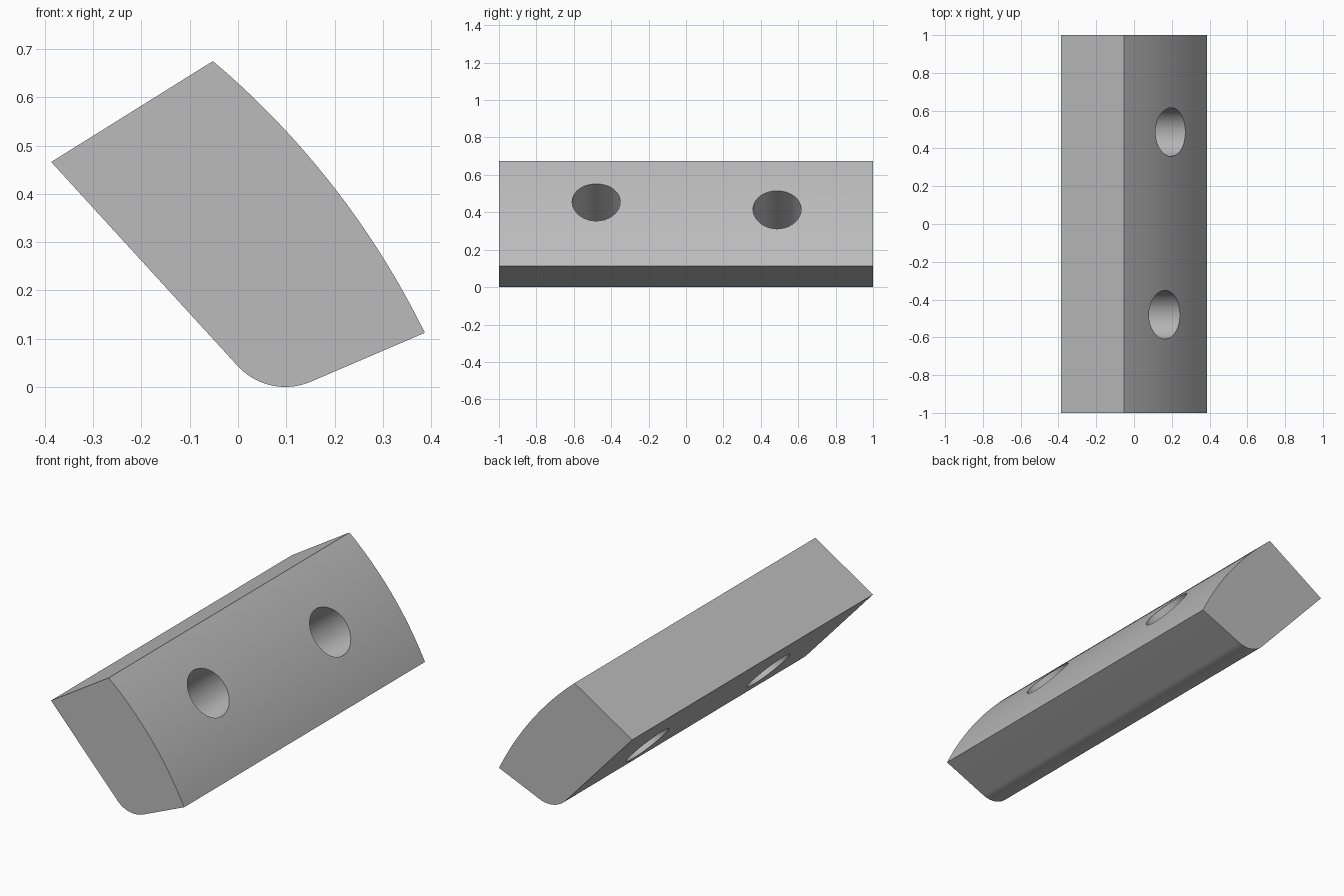
import bpy
import bmesh
from math import atan2, cos, sin, radians
from mathutils import Vector

cube = bpy.data.objects.get("Cube")
if cube:
    bpy.data.objects.remove(cube, do_unlink=True)

# Plain grey finish
grey = bpy.data.materials.new("plain grey")
grey.use_nodes = True
grey.diffuse_color = (0.5, 0.5, 0.5, 1)
grey.node_tree.nodes["Principled BSDF"].inputs["Base Color"].default_value = grey.diffuse_color


def arc(centre, radius, start, end, steps):
    """Points along an arc, angles in radians."""
    angles = [start + (end - start) * i / steps for i in range(steps + 1)]
    return [centre + radius * Vector((cos(a), sin(a))) for a in angles]


def activate(obj):
    bpy.ops.object.select_all(action="DESELECT")
    obj.select_set(True)
    bpy.context.view_layer.objects.active = obj


# Cross-section: rounded lower corner, crowned outer face, two flat sides
LOW, HIGH, BACK = Vector((0.387, 0.112)), Vector((-0.052, 0.675)), Vector((-0.387, 0.466))
SAGITTA, FILLET, HOLE = 0.037, 0.134, 0.1285
chord = HIGH - LOW
outward = Vector((chord.y, -chord.x)).normalized()
crown_radius = (chord.length / 2) ** 2 / (2 * SAGITTA) + SAGITTA / 2
crown_centre = (LOW + HIGH) / 2 + outward * (SAGITTA - crown_radius)


def crown_angle(point):
    offset = point - crown_centre
    return atan2(offset.y, offset.x)


profile = arc(Vector((0.098, FILLET)), FILLET, radians(222.7), radians(292.9), 24)
profile += arc(crown_centre, crown_radius, crown_angle(LOW), crown_angle(HIGH), 32)
profile.append(BACK)

# Block: the section extruded along y
bm = bmesh.new()
section = bm.faces.new([bm.verts.new((p.x, -1, p.y)) for p in profile])
extruded = bmesh.ops.extrude_face_region(bm, geom=[section])["geom"]
bmesh.ops.translate(bm, vec=(0, 2, 0), verts=[v for v in extruded if isinstance(v, bmesh.types.BMVert)])
bmesh.ops.recalc_face_normals(bm, faces=bm.faces)
mesh = bpy.data.meshes.new("block")
bm.to_mesh(mesh)
bm.free()
block = bpy.data.objects.new("block", mesh)
bpy.context.collection.objects.link(block)
mesh.materials.append(grey)

# Two round through holes, square to the crowned face
for x, y, z in ((0.192, 0.487, 0.4125), (0.161, -0.48, 0.453)):
    angle = crown_angle(Vector((x, z)))
    axis = Vector((cos(angle), 0, sin(angle)))
    bpy.ops.mesh.primitive_cylinder_add(vertices=64, radius=HOLE, depth=2, location=(x, y, z))
    cutter = bpy.context.object
    cutter.name = "hole_cutter"
    cutter.rotation_euler = axis.to_track_quat("Z", "Y").to_euler()
    cutter.hide_render = True
    cutter.data.materials.append(grey)
    activate(block)
    cut = block.modifiers.new("bolt hole", "BOOLEAN")
    cut.operation, cut.solver, cut.object = "DIFFERENCE", "EXACT", cutter
    bpy.ops.object.modifier_apply(modifier=cut.name)
    bpy.data.objects.remove(cutter, do_unlink=True)

activate(block)
bpy.ops.object.shade_smooth_by_angle(angle=radians(20))
